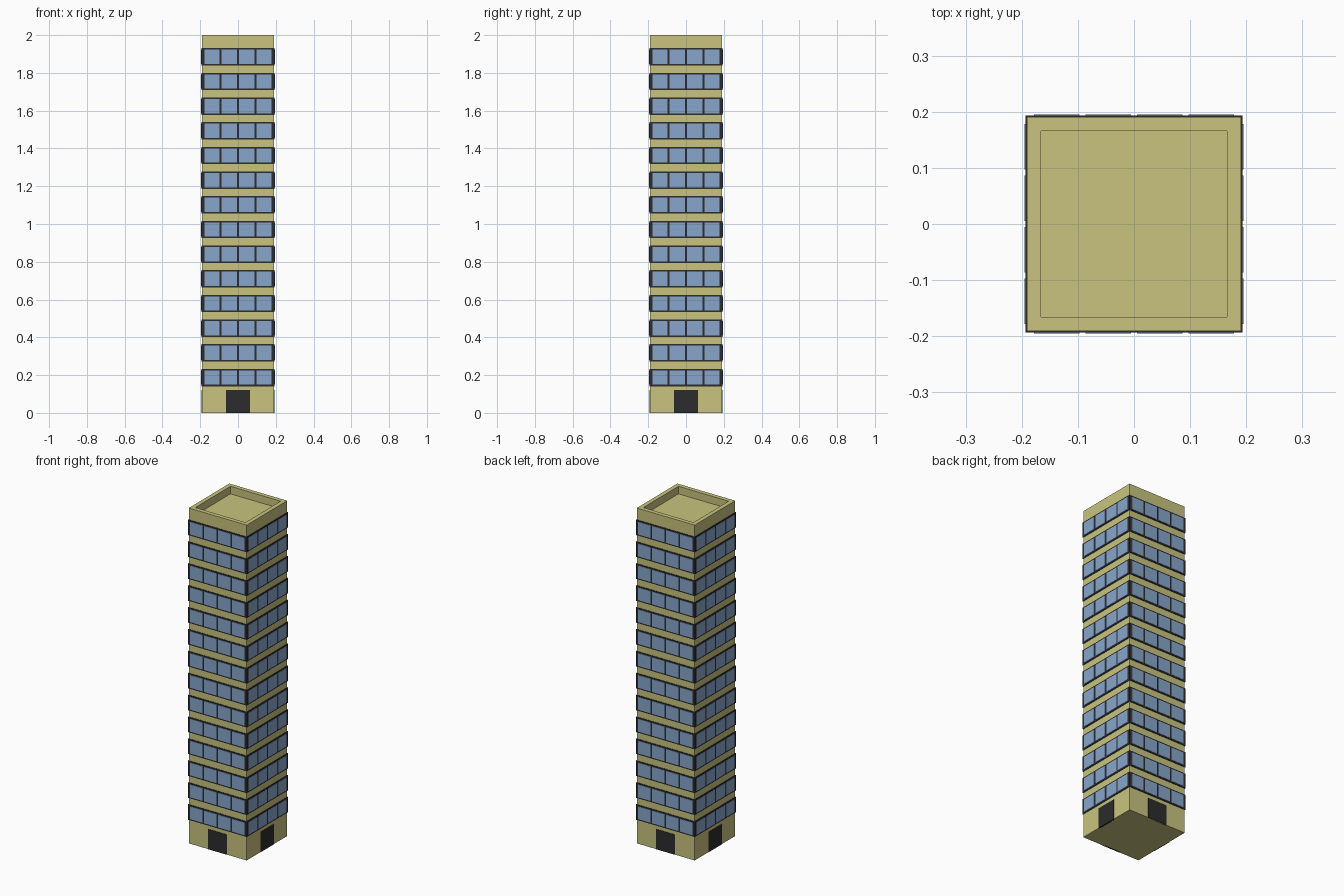
import bpy, bmesh
from math import pi
from mathutils import Matrix

if "Cube" in bpy.data.objects:
    bpy.data.objects.remove(bpy.data.objects["Cube"])

HALF = 0.191           # half width of the tower
FLOORS, PITCH = 14, 0.1306
ROW_Z, ROW_H = 0.187, 0.092   # centre and height of the first window row
PANE_W, PANE_H, PANE_STEP = 0.081, 0.076, 0.092


def material(name, rgb):
    m = bpy.data.materials.new(name)
    m.diffuse_color = (*rgb, 1)
    m.use_nodes = True
    m.node_tree.nodes["Principled BSDF"].inputs["Base Color"].default_value = m.diffuse_color
    return m


def box(bm, size, centre, turn=0):
    mat = (Matrix.Rotation(turn, 4, 'Z') @ Matrix.Translation(centre)
           @ Matrix.Diagonal((*size, 1)))
    bmesh.ops.create_cube(bm, size=1, matrix=mat)


def finish(bm, name, mat):
    me = bpy.data.meshes.new(name)
    bm.to_mesh(me)
    bm.free()
    me.materials.append(mat)
    ob = bpy.data.objects.new(name, me)
    bpy.context.collection.objects.link(ob)
    return ob


wall = material("wall", (0.58, 0.55, 0.21))
dark = material("dark_frame", (0.025, 0.025, 0.025))
blue = material("glass", (0.24, 0.38, 0.6))
sides = [i * pi / 2 for i in range(4)]

# Tower body with a sunken roof behind a parapet
bm = bmesh.new()
box(bm, (2 * HALF, 2 * HALF, 2), (0, 0, 1))
roof = max(bm.faces, key=lambda f: f.calc_center_median().z)
bmesh.ops.inset_region(bm, faces=[roof], thickness=HALF - 0.155)
floor = bmesh.ops.extrude_face_region(bm, geom=[roof])
bmesh.ops.translate(bm, vec=(0, 0, -0.045),
                    verts=[g for g in floor["geom"] if isinstance(g, bmesh.types.BMVert)])
if roof.is_valid:
    bmesh.ops.delete(bm, geom=[roof], context='FACES_ONLY')
bmesh.ops.recalc_face_normals(bm, faces=bm.faces)
finish(bm, "tower_body", wall)

# Dark bands wrapping each floor
bm = bmesh.new()
for k in range(FLOORS):
    box(bm, (0.387, 0.387, ROW_H), (0, 0, ROW_Z + k * PITCH))
finish(bm, "window_frames", dark)

# Four glass panes per side on each floor
bm = bmesh.new()
for k in range(FLOORS):
    for turn in sides:
        for i in range(4):
            box(bm, (PANE_W, 0.01, PANE_H),
                ((i - 1.5) * PANE_STEP, -0.1905, ROW_Z + k * PITCH), turn)
finish(bm, "window_panes", blue)

# One entrance on every side
bm = bmesh.new()
for turn in sides:
    box(bm, (0.125, 0.01, 0.12), (0, -0.188, 0.06), turn)
finish(bm, "entrance_doors", dark)
